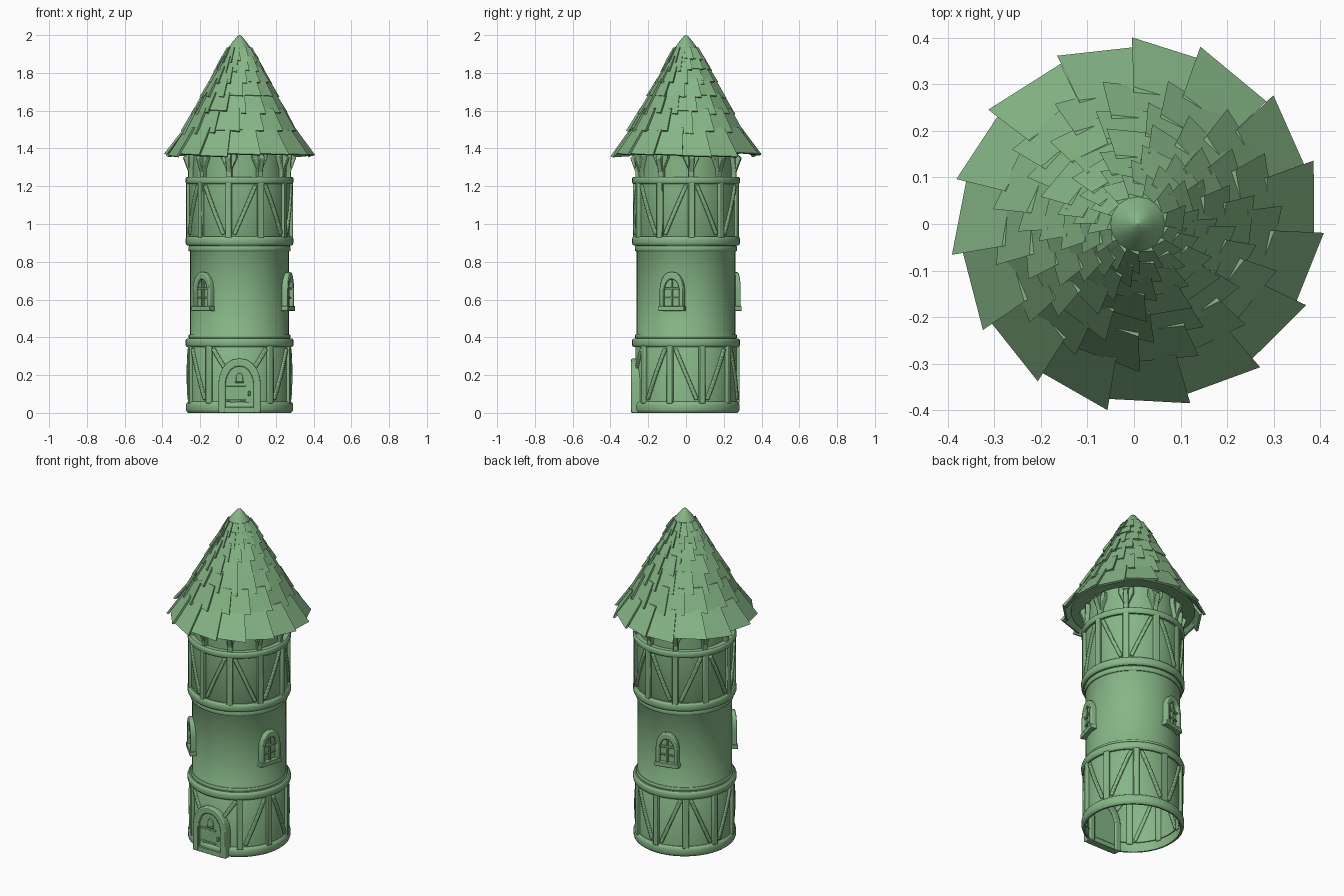
import bpy, bmesh, math, random
from mathutils import Vector

random.seed(4)
if "Cube" in bpy.data.objects:
    bpy.data.objects.remove(bpy.data.objects["Cube"])

green = bpy.data.materials.new("soft_green")
green.use_nodes = True
green.diffuse_color = (0.24, 0.47, 0.24, 1)
green.node_tree.nodes["Principled BSDF"].inputs["Base Color"].default_value = (0.24, 0.47, 0.24, 1)
AXIS = 0.008
STEP = 36
parts = []


def polar(r, deg, z):
    a = math.radians(deg)
    return Vector((AXIS + r * math.cos(a), r * math.sin(a), z))


def finish(name, bm, bevel=0):
    bmesh.ops.recalc_face_normals(bm, faces=bm.faces)
    mesh = bpy.data.meshes.new(name)
    bm.to_mesh(mesh)
    bm.free()
    ob = bpy.data.objects.new(name, mesh)
    bpy.context.collection.objects.link(ob)
    mesh.materials.append(green)
    if bevel:
        mod = ob.modifiers.new("soft_edges", "BEVEL")
        mod.width, mod.segments, mod.limit_method = bevel, 2, "ANGLE"
    parts.append(ob)
    return ob


def bridge(bm, rows, closed):
    """Skin a list of vertex rows; closed wraps each row around."""
    for a, b in zip(rows, rows[1:]):
        n = len(a)
        for i in range(n if closed else n - 1):
            j = (i + 1) % n
            bm.faces.new((a[i], a[j], b[j], b[i]))


def lathe(name, profile, sides=48):
    bm = bmesh.new()
    rows = [[bm.verts.new(polar(r, 360 * i / sides, z)) for i in range(sides)] for r, z in profile]
    bridge(bm, rows, True)
    return finish(name, bm)


def band(name, r, z0, z1, r_in=0.25):
    """Rounded hoop around the tower."""
    c = 0.3 * (z1 - z0)
    lathe(name, [(r_in, z0), (r - c * 0.7, z0), (r - c * 0.2, z0 + c * 0.4), (r, z0 + c),
                 (r, z1 - c), (r - c * 0.2, z1 - c * 0.4), (r - c * 0.7, z1), (r_in, z1)])


def beam(name, a0, z0, a1, z1, width, r0=0.26, r1=0.284):
    """Timber that follows the curved wall."""
    bm = bmesh.new()
    d = Vector((math.radians(a1 - a0) * 0.27, z1 - z0)).normalized()
    side = Vector((-d.y, d.x)) * width / 2
    count = 7 if a0 != a1 else 2
    rows = []
    for i in range(count):
        t = i / (count - 1)
        a, z = a0 + (a1 - a0) * t, z0 + (z1 - z0) * t
        rows.append([bm.verts.new(polar(r, a + s * math.degrees(side.x / 0.27), z + s * side.y))
                     for r, s in ((r0, -1), (r1, -1), (r1, 1), (r0, 1))])
    bridge(bm, rows, True)
    bm.faces.new(rows[0])
    bm.faces.new(rows[-1])
    finish(name, bm, 0.005)


def local(az, x, z, r):
    """Point in the flat plane that touches the tower at angle az."""
    a = math.radians(az)
    return polar(r, az, z) + Vector((-math.sin(a), math.cos(a), 0)) * x


def plate(name, outline, az, r0, r1, bevel=0):
    bm = bmesh.new()
    rows = [[bm.verts.new(local(az, x, z, r)) for x, z in outline] for r in (r0, r1)]
    bridge(bm, rows, True)
    bm.faces.new(rows[0])
    bm.faces.new(rows[1])
    return finish(name, bm, bevel)


def box(name, az, x0, x1, z0, z1, r0, r1, bevel=0.003):
    plate(name, [(x0, z0), (x1, z0), (x1, z1), (x0, z1)], az, r0, r1, bevel)


def arch(half, z0, spring, top, steps=5):
    """Slightly pointed arch outline, from left foot to right foot."""
    right = []
    for i in range(steps + 1):
        t = math.radians(90 * i / steps)
        right.append((half * math.cos(t) ** 0.9 if i < steps else 0, spring + (top - spring) * math.sin(t) ** 1.1))
    right = [(half, z0)] + right
    return [(-x, z) for x, z in right] + [p for p in right[-2::-1]]


def arch_frame(name, az, outer, inner, r0, r1):
    bm = bmesh.new()
    loops = [(outer, r0), (outer, r1), (inner, r1), (inner, r0)]
    rows = [[bm.verts.new(local(az, x, z, r)) for x, z in o] for o, r in loops]
    bridge(bm, rows + rows[:1], False)
    for k in (0, -1):
        bm.faces.new([row[k] for row in rows])
    finish(name, bm, 0.006)


# Tower shell, open at the bottom
lathe("tower_wall", [(0.268, 0.0), (0.268, 0.4), (0.261, 0.41), (0.261, 0.86),
                     (0.268, 0.87), (0.268, 1.24), (0.25, 1.25), (0.25, 1.42)])
band("base_band", 0.284, 0.0, 0.06, 0.262)
band("lower_band", 0.286, 0.348, 0.395)
band("lower_step", 0.27, 0.395, 0.415)
band("middle_step", 0.271, 0.855, 0.885)
band("middle_band", 0.286, 0.885, 0.935)
band("upper_band", 0.286, 1.212, 1.25, 0.245)

# Timber framing: upright posts with zigzag braces
for k in range(10):
    up = -102 + STEP * k
    beam("upper_post", up, 0.925, up, 1.225, 0.034)
    z0, z1 = (0.945, 1.205) if k % 2 == 0 else (1.205, 0.945)
    beam("upper_brace", up + 6, z0, up + STEP - 6, z1, 0.021, 0.26, 0.28)
    low = -90 + STEP * k
    if k:
        beam("lower_post", low, 0.05, low, 0.355, 0.034)
    if 0 < k < 9:
        z0, z1 = (0.07, 0.34) if k % 2 else (0.34, 0.07)
        beam("lower_brace", low + 6, z0, low + STEP - 6, z1, 0.021, 0.26, 0.28)
for s in (-1, 1):
    beam("door_brace", -90 + s * 31, 0.34, -90 + s * 17, 0.24, 0.022, 0.26, 0.28)

# Forked brackets below the eaves
fork = [(0.014, 1.24), (0.014, 1.29), (0.042, 1.35), (0.042, 1.385), (0.022, 1.385), (0, 1.335)]
fork = fork + [(-x, z) for x, z in fork[-2::-1]]
for k in range(10):
    az = -102 + STEP * k
    ob = plate("eave_bracket", fork, az, 0.245, 0.272, 0.004)
    spur = [polar(0.262, az, 1.25), polar(0.3, az, 1.35), polar(0.262, az, 1.385)]
    bm = bmesh.new()
    a = math.radians(az)
    tangent = Vector((-math.sin(a), math.cos(a), 0)) * 0.014
    rows = [[bm.verts.new(p + tangent * s) for p in spur] for s in (-1, 1)]
    bridge(bm, rows, True)
    for row in rows:
        bm.faces.new(row)
    finish("bracket_spur", bm, 0.003)

# Door
DOOR = -90
arch_frame("door_frame", DOOR, arch(0.112, 0.0, 0.16, 0.288), arch(0.074, 0.0, 0.15, 0.247), 0.235, 0.29)
plate("door_panel", arch(0.078, 0.03, 0.15, 0.25), DOOR, 0.245, 0.274)
box("door_step", DOOR, -0.08, 0.08, 0.0, 0.03, 0.245, 0.289)
for z in (0.06, 0.14):
    box("door_strap", DOOR, -0.072, 0.035, z, z + 0.011, 0.27, 0.279)
box("door_handle", DOOR, 0.045, 0.058, 0.09, 0.115, 0.27, 0.287)
plate("door_peephole", arch(0.018, 0.165, 0.185, 0.212), DOOR, 0.27, 0.282, 0.003)
box("peephole_sill", DOOR, -0.023, 0.023, 0.158, 0.167, 0.27, 0.286)

# Three arched windows
for az in (-136, -16, 104):
    arch_frame("window_frame", az, arch(0.066, 0.55, 0.655, 0.747), arch(0.042, 0.55, 0.645, 0.708), 0.245, 0.283)
    plate("window_pane", arch(0.045, 0.555, 0.645, 0.71), az, 0.24, 0.264)
    box("window_sill", az, -0.071, 0.071, 0.54, 0.566, 0.245, 0.287)
    box("window_mullion", az, -0.005, 0.005, 0.56, 0.705, 0.255, 0.275)
    box("window_crossbar", az, -0.042, 0.042, 0.652, 0.664, 0.255, 0.276)
    box("window_lower_bar", az, -0.042, 0.042, 0.605, 0.613, 0.255, 0.273)

# Roof: closed core below overlapping rings of crooked shingles
lathe("roof_core", [(0.25, 1.4), (0.345, 1.385), (0.265, 1.5), (0.215, 1.6), (0.13, 1.76),
                    (0.07, 1.88), (0.03, 1.95)], 24)
layers = [(0.388, 1.368), (0.303, 1.485), (0.25, 1.59), (0.205, 1.67),
          (0.165, 1.745), (0.13, 1.81), (0.103, 1.865), (0.078, 1.91)]
for n, ((r, z), (rt, zt)) in enumerate(zip(layers, layers[1:])):
    count = 15 if n < 3 else 13
    step = 360 / count
    bm = bmesh.new()
    for i in range(count):
        a0 = -6 + i * step + n * 9 + random.uniform(-2, 2)
        a1 = a0 + step * 1.12
        drop = random.uniform(-0.012, 0.01)
        lift = 0.03 * r + random.uniform(0, 0.006)
        quads = []
        for t in (0, 0.013):
            quads.append([bm.verts.new(p) for p in (
                polar(r - 0.006 - t, a0, z + drop + 0.006 - t * 0.4),
                polar(r + lift - t, a1, z + drop - t * 0.4),
                polar(rt + lift * 0.3 - 0.012 - t, a1, zt + 0.025),
                polar(rt - 0.02 - t, a0, zt + 0.025))])
        bridge(bm, quads, True)
        for q in quads:
            bm.faces.new(q)
    finish("shingle_ring", bm)
lathe("roof_tip", [(0.05, 1.905), (0.082, 1.895), (0.066, 1.925), (0.036, 1.965), (0.012, 1.994), (0.001, 2.0)], 16)

# Smooth curved surfaces, keep hard edges
for ob in bpy.context.selected_objects:
    ob.select_set(False)
for ob in parts:
    ob.select_set(True)
bpy.context.view_layer.objects.active = parts[0]
bpy.ops.object.shade_smooth_by_angle(angle=math.radians(35))
